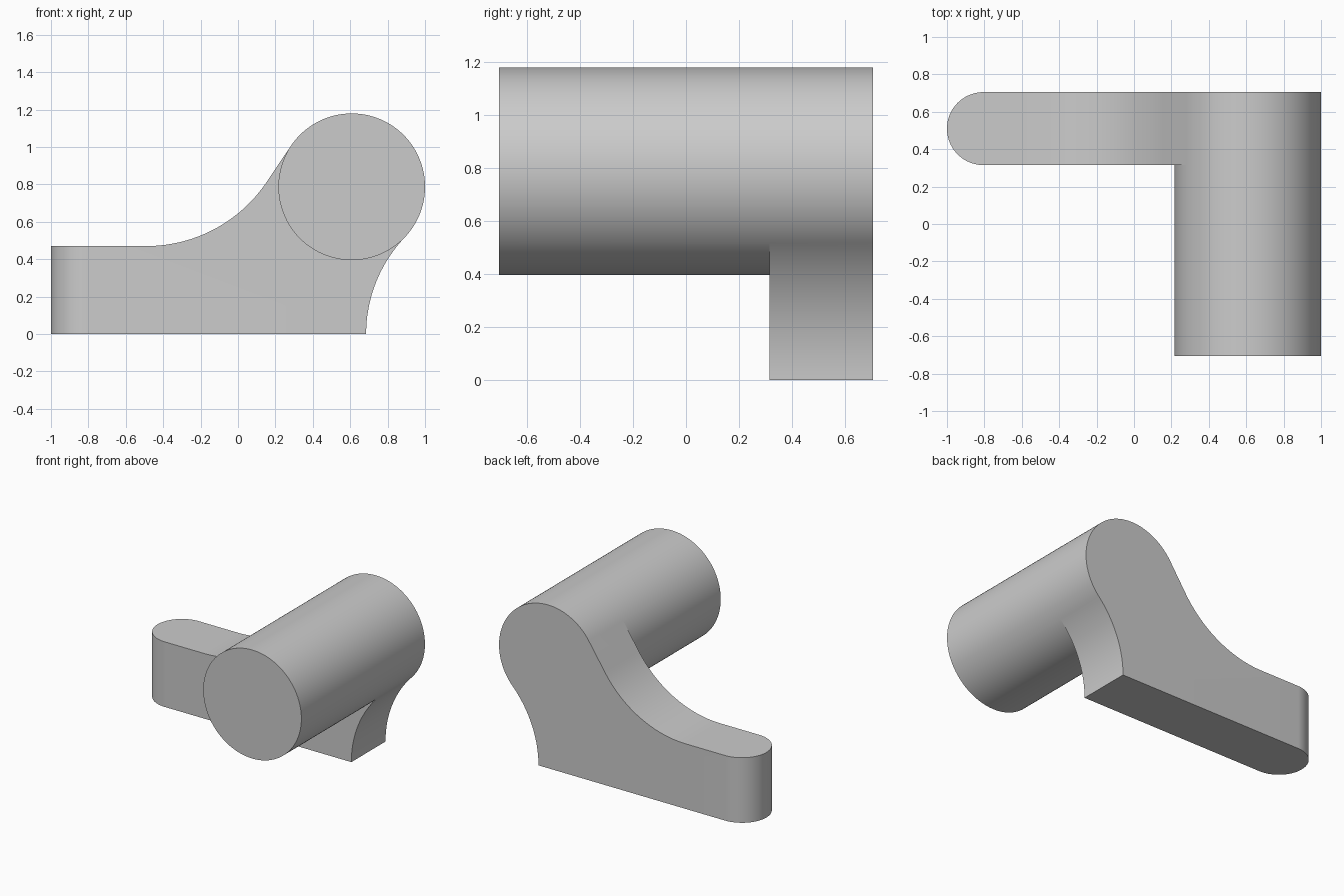
import bpy
import bmesh
from math import sin, cos, atan2, acos, hypot, pi

if "Cube" in bpy.data.objects:
    bpy.data.objects.remove(bpy.data.objects["Cube"])

# Main dimensions
FRONT, ARM_FRONT, BACK = -0.705, 0.315, 0.705
CX, CZ, R = 0.608, 0.787, 0.392          # cylinder axis and radius
TOP = 0.47                               # height of the low end
FOOT_X = 0.685                           # right end of the base
END_R = (BACK - ARM_FRONT) / 2           # rounded tip
END_X = -1 + END_R
SWEEP_X, SWEEP_R = -0.49, 0.775          # concave upper sweep


def arc(cx, cz, r, start, end, n):
    return [(cx + r * cos(start + (end - start) * i / n),
             cz + r * sin(start + (end - start) * i / n)) for i in range(n + 1)]


# Upper sweep: arc, then a straight line tangent to the cylinder
dx, dz = CX - SWEEP_X, TOP + SWEEP_R - CZ
turn = atan2(dx, dz) - acos((SWEEP_R + R) / hypot(dx, dz))
sweep = arc(SWEEP_X, TOP + SWEEP_R, SWEEP_R, -pi / 2, -pi / 2 + turn, 32)

# Lower right fillet, rising vertically and ending tangent to the cylinder
gap = CX - FOOT_X
fillet_r = (gap ** 2 + CZ ** 2 - R ** 2) / (2 * (R + gap))
fillet_x = FOOT_X + fillet_r
low = atan2(-CZ, fillet_x - CX)
fillet = arc(fillet_x, 0, fillet_r, low + pi, pi, 24)

# Cylinder outline, split where the arm meets it
high = pi / 2 + turn
outer = arc(CX, CZ, R, high, low, 72)
inner = arc(CX, CZ, R, high, low + 2 * pi, 72)

bm = bmesh.new()


def face(points):
    bm.faces.new([bm.verts.new(p) for p in points])


def cap(outline, y):
    face([(x, y, z) for x, z in outline])


def wall(path, y0, y1):
    for (xa, za), (xb, zb) in zip(path, path[1:]):
        face([(xa, y0, za), (xb, y0, zb), (xb, y1, zb), (xa, y1, za)])


# Arm: flat sides and the walls between them
start = [(END_X, 0), (END_X, TOP)]
cap(start + sweep + outer + fillet[1:], BACK)
cap(start + sweep + inner + fillet[1:], ARM_FRONT)
wall(start[1:] + sweep + outer[:1], ARM_FRONT, BACK)
wall(fillet + start[:1], ARM_FRONT, BACK)

# Rounded tip of the arm
tip = arc(END_X, (ARM_FRONT + BACK) / 2, END_R, pi / 2, 3 * pi / 2, 40)
for z in (0, TOP):
    face([(x, y, z) for x, y in tip])
for (xa, ya), (xb, yb) in zip(tip, tip[1:]):
    face([(xa, ya, 0), (xb, yb, 0), (xb, yb, TOP), (xa, ya, TOP)])

# Cylinder: full length over the outer arc, stopping at the arm elsewhere
wall(outer, FRONT, ARM_FRONT)
wall(outer, ARM_FRONT, BACK)
wall(inner, FRONT, ARM_FRONT)
cap(outer + inner[-2:0:-1], FRONT)

bmesh.ops.remove_doubles(bm, verts=bm.verts, dist=0.0001)
bmesh.ops.recalc_face_normals(bm, faces=bm.faces)
mesh = bpy.data.meshes.new("arm_with_cylinder")
bm.to_mesh(mesh)
bm.free()

# Plain grey material
grey = bpy.data.materials.new("grey")
grey.use_nodes = True
colour = (0.6, 0.6, 0.6, 1)
grey.diffuse_color = colour
grey.node_tree.nodes["Principled BSDF"].inputs["Base Color"].default_value = colour
mesh.materials.append(grey)

arm = bpy.data.objects.new("arm_with_cylinder", mesh)
bpy.context.collection.objects.link(arm)
bpy.context.view_layer.objects.active = arm
arm.select_set(True)
bpy.ops.object.shade_smooth_by_angle(angle=pi / 6)
